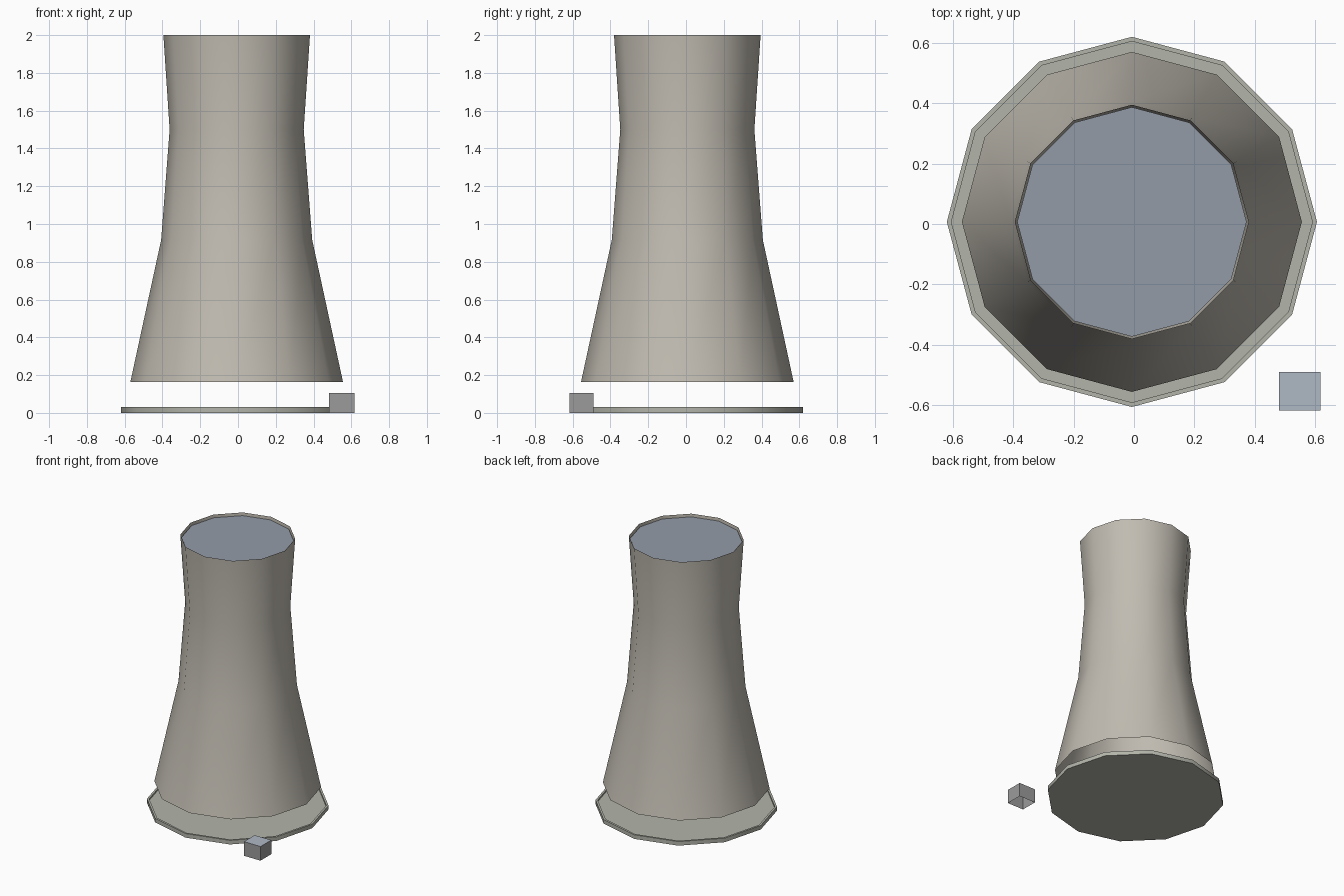
import bpy, bmesh, math

if "Cube" in bpy.data.objects:
    bpy.data.objects.remove(bpy.data.objects["Cube"])

CX, CY, SIDES = -0.007, 0.007, 12


def material(name, r, g, b):
    mat = bpy.data.materials.new(name)
    mat.diffuse_color = (r, g, b, 1)
    mat.use_nodes = True
    mat.node_tree.nodes["Principled BSDF"].inputs["Base Color"].default_value = mat.diffuse_color
    return mat


CONCRETE = material("warm_concrete", 0.53, 0.50, 0.44)
BASIN = material("basin_grey", 0.45, 0.46, 0.40)
LID = material("lid_blue_grey", 0.29, 0.33, 0.39)
WALL = material("wall_grey", 0.33, 0.33, 0.33)
ROOF = material("roof_blue_grey", 0.43, 0.48, 0.56)


def finish(name, bm, *mats):
    mesh = bpy.data.meshes.new(name)
    bm.to_mesh(mesh)
    bm.free()
    for mat in mats:
        mesh.materials.append(mat)
    obj = bpy.data.objects.new(name, mesh)
    bpy.context.collection.objects.link(obj)
    bpy.ops.object.select_all(action='DESELECT')
    obj.select_set(True)
    bpy.context.view_layer.objects.active = obj
    bpy.ops.object.shade_smooth_by_angle(angle=math.radians(40))
    return obj


def lathe(name, profile, mat, cap_start=False, cap_end=False):
    """Twelve-sided surface through (radius, height) points."""
    bm = bmesh.new()
    angles = [math.tau * i / SIDES for i in range(SIDES)]
    rings = [[bm.verts.new((CX + r * math.cos(a), CY + r * math.sin(a), z))
              for a in angles] for r, z in profile]
    for low, high in zip(rings, rings[1:]):
        for i in range(SIDES):
            j = (i + 1) % SIDES
            bm.faces.new((low[i], low[j], high[j], high[i]))
    if cap_start:
        bm.faces.new(rings[0][::-1])
    if cap_end:
        bm.faces.new(rings[-1])
    return finish(name, bm, mat)


# Waisted tower shell, open at the bottom
lathe("tower_shell", [(0.563, 0.163), (0.40, 0.915), (0.355, 1.50), (0.388, 2.0)],
      CONCRETE)

# Flat lid just below the rim
lathe("top_lid", [(0.38, 1.98)], LID, cap_end=True)

# Shallow basin with a thin raised lip
lathe("base_basin", [(0.613, 0.0), (0.613, 0.03), (0.598, 0.03), (0.598, 0.018)],
      BASIN, cap_start=True, cap_end=True)

# Small box building beside the base: blue-grey roof, open underneath
bm = bmesh.new()
bmesh.ops.create_cube(bm, size=1)
for v in bm.verts:
    v.co = (0.549 + v.co.x * 0.136, -0.554 + v.co.y * 0.126, 0.0525 + v.co.z * 0.105)
bm.normal_update()
for f in list(bm.faces):
    if f.normal.z > 0.5:
        f.material_index = 1
    elif f.normal.z < -0.5:
        bm.faces.remove(f)
finish("side_building", bm, WALL, ROOF)
